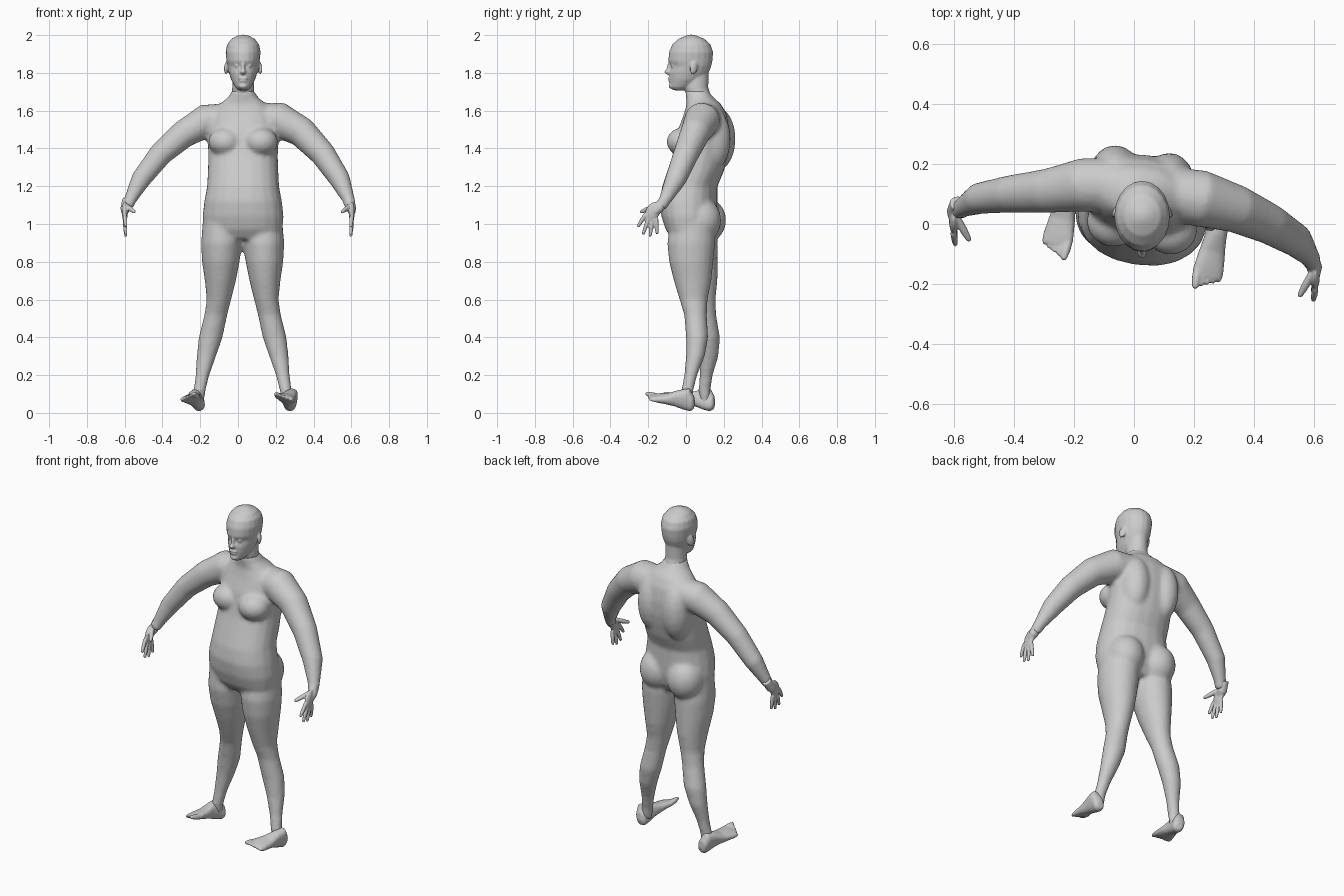
import bpy, bmesh, math
from mathutils import Vector, Matrix, Euler

cube = bpy.data.objects.get("Cube")
if cube:
    bpy.data.objects.remove(cube, do_unlink=True)

grey = bpy.data.materials.new("plain grey")
grey.use_nodes = True
colour = (0.6, 0.6, 0.6, 1)
grey.diffuse_color = colour
grey.node_tree.nodes["Principled BSDF"].inputs["Base Color"].default_value = colour

MID = 0.027      # body centre line in x
SIDES = 20


def skin(bm, rings):
    """Bridge a list of point rings into a closed tube."""
    loops = [[bm.verts.new(p) for p in ring] for ring in rings]
    for a, b in zip(loops, loops[1:]):
        n = len(a)
        for i in range(n):
            bm.faces.new((a[i], a[(i + 1) % n], b[(i + 1) % n], b[i]))
    bm.faces.new(loops[0][::-1])
    bm.faces.new(loops[-1])


def oval(centre, u, v, power=1.0):
    """Ring of points spanned by two half-axis vectors."""
    points = []
    for i in range(SIDES):
        t = math.tau * i / SIDES
        c, s = math.cos(t), math.sin(t)
        points.append(Vector(centre) + u * math.copysign(abs(c) ** power, c)
                      + v * math.copysign(abs(s) ** power, s))
    return points


def stack(bm, rows, yaw=0.0, power=1.0):
    """Horizontal sections: height, left x, right x, front y, back y."""
    turn = Matrix.Rotation(yaw, 3, 'Z')
    rings = []
    for z, x0, x1, y0, y1 in rows:
        u = turn @ Vector(((x1 - x0) / 2, 0, 0))
        v = turn @ Vector((0, (y1 - y0) / 2, 0))
        rings.append(oval(((x0 + x1) / 2, (y0 + y1) / 2, z), u, v, power))
    skin(bm, rings)


def tube(bm, path):
    """Round tube through points given as x, y, z, radius."""
    pts = [Vector(p[:3]) for p in path]
    rings = []
    for i, p in enumerate(pts):
        way = pts[min(i + 1, len(pts) - 1)] - pts[max(i - 1, 0)]
        side = way.cross(Vector((0.3, 1, 0.1))).normalized()
        up = way.cross(side).normalized()
        rings.append(oval(p, side * path[i][3], up * path[i][3]))
    skin(bm, rings)


def blob(bm, centre, radii, turn=(0, 0, 0)):
    m = Matrix.LocRotScale(Vector(centre), Euler(turn), Vector(radii))
    bmesh.ops.create_uvsphere(bm, u_segments=20, v_segments=12, radius=1, matrix=m)


def digit(bm, a, b, r):
    """Finger or toe with rounded ends."""
    tube(bm, [(*a, r), (*Vector(a).lerp(Vector(b), 0.6), r), (*b, r * 0.75)])
    blob(bm, b, (r * 0.75,) * 3)


def finish(bm, name, voxel, smoothing):
    """Fuse the overlapping shapes of one part into a single skin."""
    bmesh.ops.recalc_face_normals(bm, faces=bm.faces)
    mesh = bpy.data.meshes.new(name)
    bm.to_mesh(mesh)
    bm.free()
    mesh.materials.append(grey)
    obj = bpy.data.objects.new(name, mesh)
    bpy.context.collection.objects.link(obj)
    fuse = obj.modifiers.new("fuse", 'REMESH')
    fuse.mode = 'VOXEL'
    fuse.voxel_size = voxel
    fuse.use_smooth_shade = True
    soften = obj.modifiers.new("soften", 'SMOOTH')
    soften.factor = 0.5
    soften.iterations = smoothing
    return obj


# Torso: height, half width, front, back
torso = [(1.71, .055, -.005, .115), (1.67, .08, .0, .145), (1.635, .125, .005, .185),
         (1.58, .175, -.01, .215), (1.5, .19, -.04, .23), (1.42, .188, -.055, .23),
         (1.36, .185, -.07, .22), (1.28, .188, -.098, .2), (1.2, .192, -.125, .165),
         (1.12, .207, -.138, .165), (1.04, .217, -.128, .165), (.97, .21, -.105, .15),
         (.92, .17, -.07, .12)]
bm = bmesh.new()
stack(bm, [(z, MID - w, MID + w, f, b) for z, w, f, b in torso], math.radians(-8), 0.9)
for s in (-1, 1):
    back = -.013 * s
    blob(bm, (MID + s * .095, -.005 + back, 1.435), (.09, .085, .075))      # breast
    blob(bm, (MID + s * .09, .15 + back, 1.45), (.085, .1, .17))            # back muscle
    blob(bm, (MID + s * .1, .09 + back, 1.02), (.105, .11, .12))            # buttock

# Legs: height, inner x, outer x, front, back; the right one stands further back
leg = [(1.02, .03, .235, -.08, .15), (.9, .028, .245, -.1, .155), (.8, .04, .24, -.09, .145),
       (.7, .06, .225, -.065, .135), (.6, .085, .215, -.035, .115), (.52, .105, .227, -.01, .11),
       (.4, .13, .257, .0, .118), (.3, .165, .268, .0, .1), (.2, .2, .274, -.01, .06),
       (.12, .22, .285, -.025, .04), (.05, .23, .285, -.02, .03)]
stack(bm, leg)
stack(bm, [(z, 2 * MID - x1 - .005, 2 * MID - x0 - .005, f + .1 * (1.02 - z), b + .1 * (1.02 - z))
           for z, x0, x1, f, b in leg])

# Arms, shoulder to wrist
tube(bm, [(.12, .1, 1.55, .09), (.22, .085, 1.55, .095), (.34, .05, 1.485, .08),
          (.45, .0, 1.37, .068), (.54, -.055, 1.235, .056), (.585, -.11, 1.13, .034),
          (.597, -.135, 1.09, .03)])
tube(bm, [(-.07, .13, 1.55, .09), (-.17, .13, 1.545, .09), (-.29, .11, 1.475, .074),
          (-.41, .1, 1.37, .063), (-.515, .085, 1.235, .053), (-.57, .055, 1.13, .034),
          (-.585, .04, 1.09, .03)])
finish(bm, "body", 0.011, 8)

# Head with neck
bm = bmesh.new()
neck = [(1.62, .075, .03, .17), (1.67, .06, .005, .135), (1.72, .058, -.01, .118),
        (1.8, .055, -.01, .12)]
skull = [(1.708, .024, -.068, .0), (1.725, .042, -.085, .03), (1.765, .064, -.088, .09),
         (1.8, .075, -.09, .12), (1.835, .083, -.08, .134), (1.862, .088, -.094, .14),
         (1.91, .093, -.09, .144), (1.95, .085, -.073, .13), (1.98, .062, -.04, .098),
         (1.995, .035, -.005, .06), (2.002, .012, .015, .04)]
for rows in (neck, skull):
    stack(bm, [(z, MID - w, MID + w, f, b) for z, w, f, b in rows])
blob(bm, (MID, -.09, 1.805), (.016, .025, .014))                         # nose tip
blob(bm, (MID, -.082, 1.83), (.01, .02, .035), (-.25, 0, 0))             # nose bridge
blob(bm, (MID, -.084, 1.772), (.026, .013, .007))                        # upper lip
blob(bm, (MID, -.082, 1.758), (.022, .014, .007))                        # lower lip
blob(bm, (MID, -.078, 1.73), (.024, .014, .014))                         # chin
for s in (-1, 1):
    blob(bm, (MID + s * .032, -.07, 1.837), (.014, .01, .008))           # eye
    blob(bm, (MID + s * .09, .04, 1.825), (.009, .021, .034), (-.2, 0, s * .35))  # ear
finish(bm, "head", 0.006, 3)

for s, word in ((1, "left"), (-1, "right")):
    # Hand: flat palm, four fingers and a thumb
    bm = bmesh.new()
    tube(bm, [(.588, -.115, 1.13, .027), (.6, -.145, 1.08, .026), (.603, -.165, 1.06, .018)])
    blob(bm, (.602, -.175, 1.065), (.016, .038, .058), (-.5, 0, 0))
    knuckles = [(-.215, 1.05), (-.197, 1.033), (-.177, 1.025), (-.157, 1.027)]
    tips = [(-.252, .99), (-.226, .95), (-.19, .94), (-.153, .953)]
    for (y0, z0), (y1, z1) in zip(knuckles, tips):
        digit(bm, (.603, y0, z0), (.597, y1, z1), .011)
    digit(bm, (.592, -.165, 1.095), (.553, -.235, 1.065), .013)
    if s < 0:
        bmesh.ops.transform(bm, verts=bm.verts, matrix=Matrix.Translation((.003, .185, 0))
                            @ Matrix.Scale(-1, 4, (1, 0, 0)))
    finish(bm, word + "_hand", 0.005, 2)

    # Foot along its length: y, half width, sole height, top height
    bm = bmesh.new()
    foot = [(.05, .02, .015, .05), (.035, .032, .002, .085), (.0, .034, .0, .12),
            (-.05, .036, .004, .095), (-.1, .045, .003, .062), (-.15, .052, .0, .042),
            (-.18, .05, .004, .028)]
    skin(bm, [oval((0, y, (lo + hi) / 2), Vector((w, 0, 0)), Vector((0, 0, (hi - lo) / 2)), .85)
              for y, w, lo, hi in foot])
    for i in range(5):
        r = .015 if i == 0 else .011
        x = -s * (.037 - i * .0195)
        digit(bm, (x, -.15, .018), (x, -.215 + i * .009, .014), r)
    place = Matrix.LocRotScale(
        Vector((.262, -.012, .018) if s > 0 else (-.208, .09, .018)),
        Euler([math.radians(a) for a in (-17, 14 * s, -12)]), None)
    bmesh.ops.transform(bm, verts=bm.verts, matrix=place)
    finish(bm, word + "_foot", 0.006, 2)
